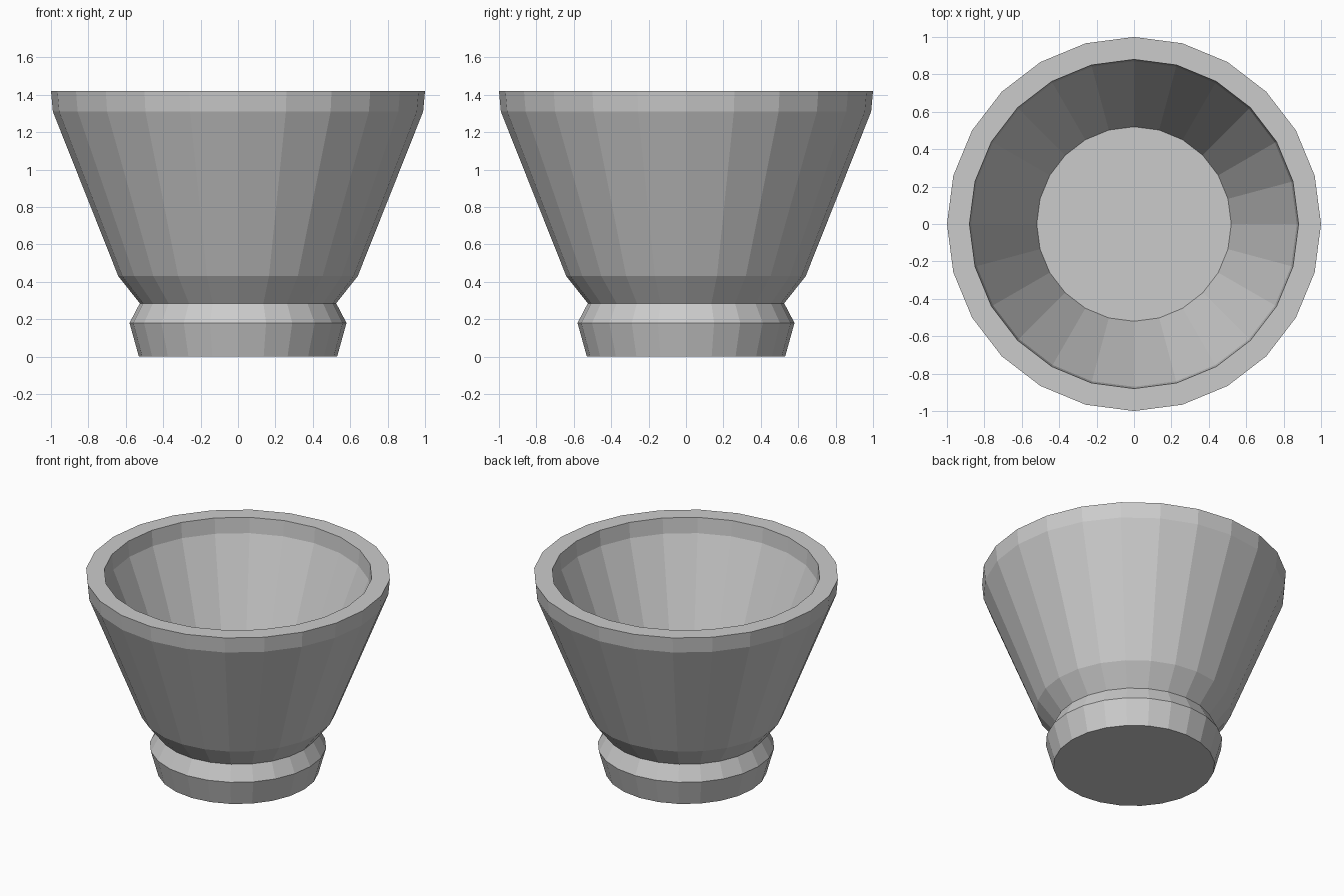
import bpy, bmesh, math

if "Cube" in bpy.data.objects:
    bpy.data.objects.remove(bpy.data.objects["Cube"])

SIDES = 24

# plain grey clay
grey = bpy.data.materials.new("grey clay")
grey.diffuse_color = (0.6, 0.6, 0.6, 1)
grey.use_nodes = True
grey.node_tree.nodes["Principled BSDF"].inputs["Base Color"].default_value = grey.diffuse_color

# closed half-section (radius, height): foot, neck, flared wall, rim, inside, floor
profile = [(0.53, 0), (0.58, 0.18), (0.525, 0.285), (0.64, 0.43), (0.99, 1.31),
           (1.0, 1.42), (0.88, 1.42), (0.87, 1.31), (0.52, 0.43)]

bm = bmesh.new()
rings = [[bm.verts.new((r * math.cos(2 * math.pi * i / SIDES),
                        r * math.sin(2 * math.pi * i / SIDES), z))
          for i in range(SIDES)] for r, z in profile]
for a, b in zip(rings, rings[1:]):
    for i in range(SIDES):
        j = (i + 1) % SIDES
        bm.faces.new((a[i], a[j], b[j], b[i]))
# underside and inner floor
bm.faces.new(rings[0][::-1])
bm.faces.new(rings[-1])

mesh = bpy.data.meshes.new("pot")
bm.to_mesh(mesh)
bm.free()
mesh.materials.append(grey)
pot = bpy.data.objects.new("pot", mesh)
bpy.context.collection.objects.link(pot)
